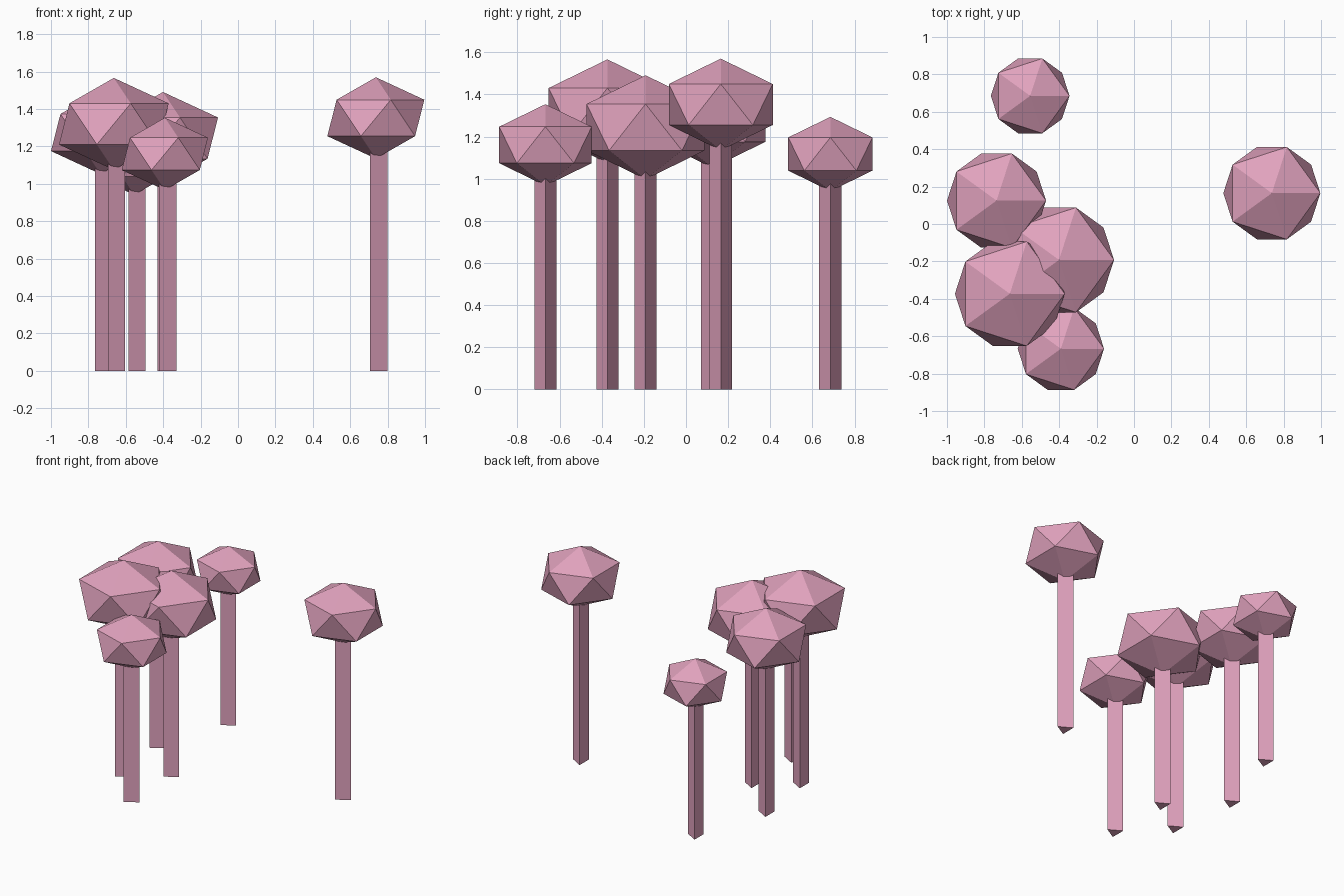
import bpy
from math import pi

cube = bpy.data.objects.get("Cube")
if cube:
    bpy.data.objects.remove(cube, do_unlink=True)

pink = bpy.data.materials.new("dusty_pink")
pink.use_nodes = True
colour = (0.75, 0.36, 0.51, 1)
pink.diffuse_color = colour
pink.node_tree.nodes["Principled BSDF"].inputs["Base Color"].default_value = colour

TRUNK_RADIUS = 0.061
SQUASH = 0.75


def finish(name):
    obj = bpy.context.object
    obj.name = name
    obj.data.materials.append(pink)
    return obj


def tree(label, x, y, z, radius):
    # Three-sided trunk with one edge towards +x, ending inside the crown
    bpy.ops.mesh.primitive_cylinder_add(
        vertices=3, radius=TRUNK_RADIUS, depth=z,
        location=(x, y, z / 2), rotation=(0, 0, -pi / 2))
    finish(label + "_trunk")
    # Squashed twenty-sided crown
    bpy.ops.mesh.primitive_ico_sphere_add(
        subdivisions=1, radius=radius, location=(x, y, z))
    finish(label + "_crown").scale.z = SQUASH


# Crown centre and radius of each tree
tree("lone_tree", 0.737, 0.165, 1.352, 0.29)
tree("back_tree", -0.555, 0.685, 1.117, 0.235)
tree("side_tree", -0.735, 0.125, 1.274, 0.296)
tree("big_tree", -0.664, -0.373, 1.32, 0.328)
tree("middle_tree", -0.401, -0.192, 1.244, 0.329)
tree("front_tree", -0.391, -0.667, 1.16, 0.258)
